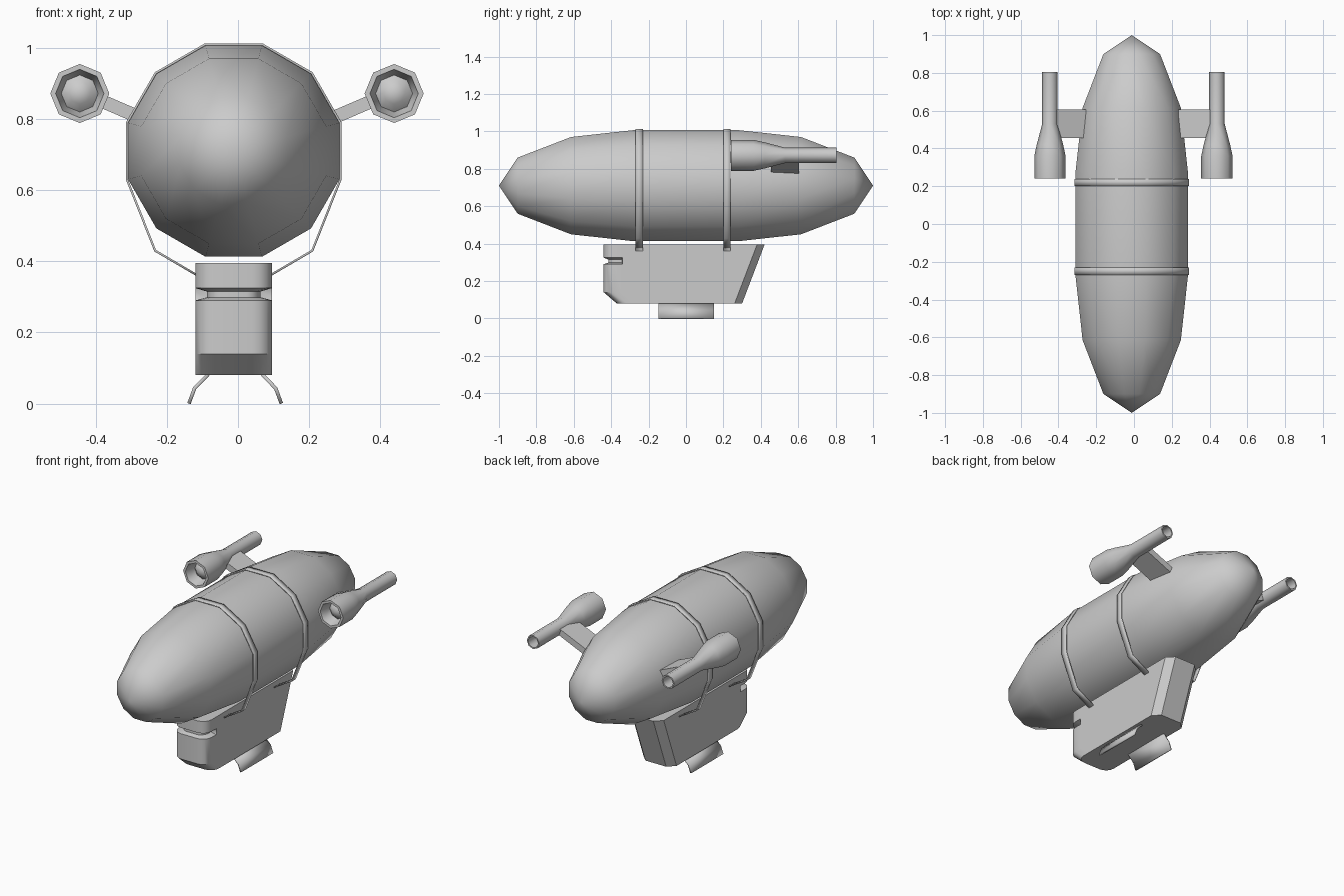
import bpy, bmesh, math
from math import sin, cos, pi, radians

if "Cube" in bpy.data.objects:
    bpy.data.objects.remove(bpy.data.objects["Cube"])

CX, CZ = -0.012, 0.71          # hull axis


def finish(name, verts, faces, angle=40):
    bm = bmesh.new()
    vs = [bm.verts.new(v) for v in verts]
    for f in faces:
        bm.faces.new([vs[i] for i in f])
    bmesh.ops.remove_doubles(bm, verts=bm.verts, dist=1e-5)
    bmesh.ops.recalc_face_normals(bm, faces=bm.faces)
    me = bpy.data.meshes.new(name)
    bm.to_mesh(me)
    bm.free()
    ob = bpy.data.objects.new(name, me)
    bpy.context.collection.objects.link(ob)
    bpy.ops.object.select_all(action='DESELECT')
    ob.select_set(True)
    bpy.context.view_layer.objects.active = ob
    bpy.ops.object.shade_smooth_by_angle(angle=radians(angle))
    return ob


def loft(name, rings, caps=False, angle=40):
    """Skin a list of equally sized closed rings."""
    n = len(rings[0])
    verts = [p for r in rings for p in r]
    faces = [(k * n + i, k * n + (i + 1) % n, (k + 1) * n + (i + 1) % n, (k + 1) * n + i)
             for k in range(len(rings) - 1) for i in range(n)]
    if caps:
        faces += [tuple(range(n)), tuple(range((len(rings) - 1) * n, len(rings) * n))]
    return finish(name, verts, faces, angle)


def lathe(name, profile, n, phase, cx, cz, angle=40):
    """Revolve (y, radius) points about an axis along y."""
    rings = [[(cx + max(r, 1e-7) * cos(phase + 2 * pi * i / n), y,
               cz + max(r, 1e-7) * sin(phase + 2 * pi * i / n)) for i in range(n)]
             for y, r in profile]
    return loft(name, rings, angle=angle)


def ribbon(name, path, y0, y1, thick):
    """Thin strip following an (x, z) path, extruded along y."""
    n = len(path)
    verts = [(x, y, z) for y in (y0, y1) for x, z in path]
    ob = finish(name, verts, [(i, i + 1, n + i + 1, n + i) for i in range(n - 1)], 20)
    m = ob.modifiers.new("thickness", 'SOLIDIFY')
    m.thickness, m.offset, m.use_even_offset = thick, 0, True
    return ob


# Gas hull: twelve-sided cigar
half = [(1.0, 0), (0.9, 0.15), (0.615, 0.26), (0.28, 0.297)]
prof = [(-y, a) for y, a in half] + [(y, a) for y, a in reversed(half)]
lathe("hull", [(y, a / cos(pi / 12)) for y, a in prof], 12, pi / 12, CX, CZ, 50)

# Straps over the hull, with legs down to the cabin
R = 0.300 / cos(pi / 12)
arc = [(CX + R * cos(radians(a)), CZ + R * sin(radians(a))) for a in range(-15, 200, 30)]
legs = [(0.105, 0.362), (0.221, 0.43)]
path = [(CX + x, z) for x, z in legs] + arc + [(CX - x, z) for x, z in reversed(legs)]
for name, y in (("front_strap", -0.25), ("rear_strap", 0.22)):
    ribbon(name, path, y - 0.019, y + 0.019, 0.006)

# Cabin: rounded nose with window slot, raked stern with chamfered corners
W, RC = 0.108, 0.055
nose = [(W, 0.1), (W, 0.097)] + [(W - RC + RC * cos(a), RC - RC * sin(a))
                                 for a in (0, pi / 8, pi / 4, 3 * pi / 8, pi / 2)]
nose += [(-x, o) for x, o in reversed(nose)]


def cabin_ring(z, front, inset):
    ring = []
    for x, o in nose:
        if inset and o < 0.099:
            x, o = x * 0.7, min(o + 0.025, 0.097)
        ring.append((CX + x, front + o, z))
    back = 0.30 + 0.12 * (z - 0.08) / 0.315
    for x, o in ((-W, 0.04), (-W + 0.04, 0), (W - 0.04, 0), (W, 0.04)):
        ring.append((CX + x, back - o, z))
    return ring


levels = [(0.08, -0.37, 0), (0.14, -0.44, 0), (0.29, -0.44, 0), (0.299, -0.44, 1),
          (0.315, -0.44, 1), (0.325, -0.44, 0), (0.395, -0.44, 0)]
loft("cabin", [cabin_ring(*l) for l in levels], caps=True, angle=30)

for s, side in ((-1, "left"), (1, "right")):
    # Landing skid
    ribbon(side + "_skid", [(CX + 0.004 + s * x, z) for x, z in
                            ((0.076, 0.082), (0.114, 0.043), (0.13, 0.0))], -0.147, 0.15, 0.010)

    # Engine pod: octagonal, hollow at both ends
    ex = -0.003 + s * 0.442
    lathe(side + "_engine", [(0.275, 0), (0.285, 0.03), (0.305, 0.052), (0.24, 0.068),
                             (0.24, 0.083), (0.36, 0.083), (0.42, 0.070), (0.53, 0.041),
                             (0.805, 0.041), (0.805, 0.033), (0.72, 0.033), (0.72, 0)],
          8, 0, ex, 0.872, 46)

    # Slanted pylon between pod and hull
    sect = [(0.238, 0.810), (0.252, 0.775), (0.425, 0.850), (0.41, 0.884)]
    loft(side + "_pylon", [[(-0.003 + s * x, y, z) for x, z in sect] for y in (0.455, 0.605)],
         caps=True)
